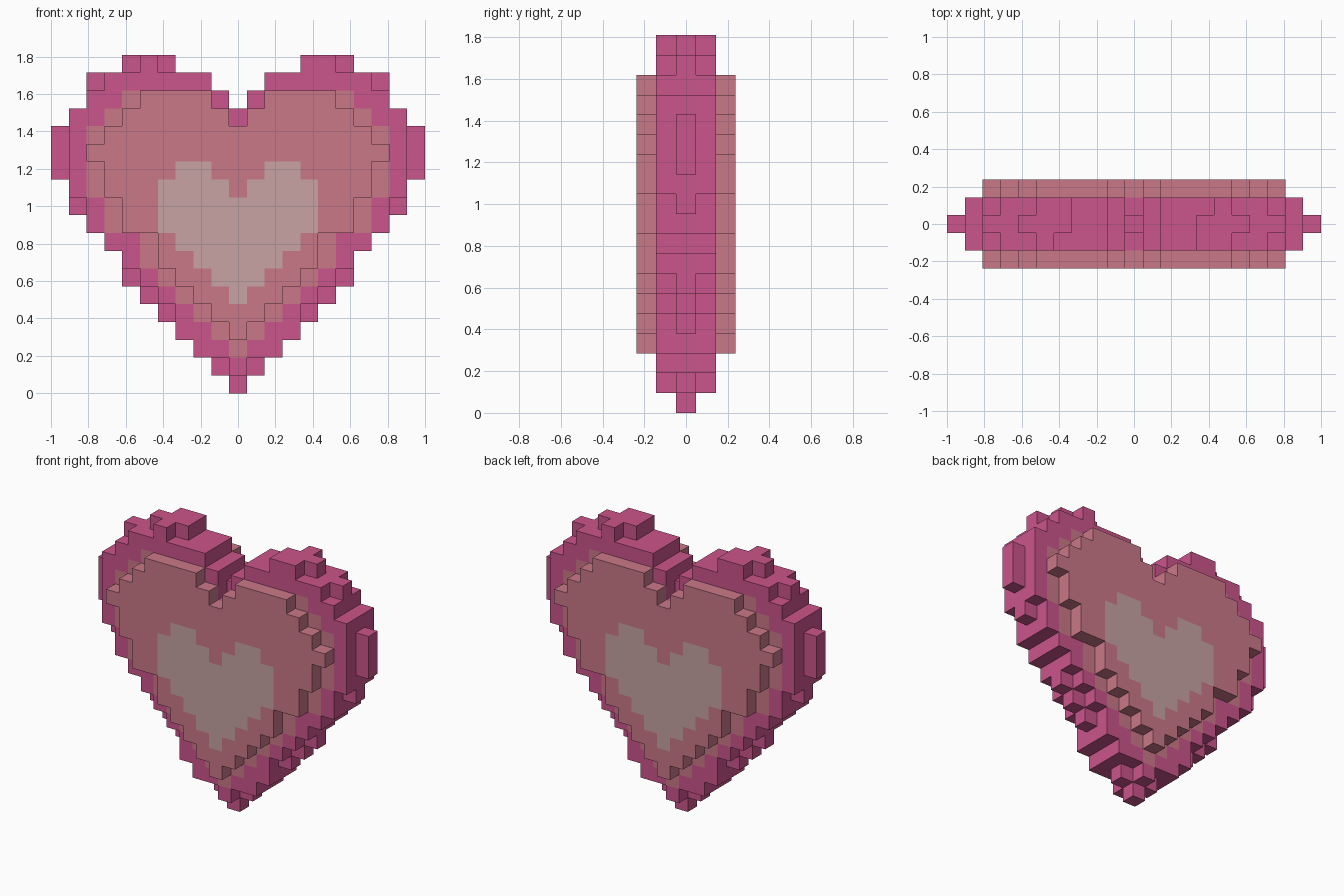
import bpy, bmesh
from mathutils import Vector

if "Cube" in bpy.data.objects:
    bpy.data.objects.remove(bpy.data.objects["Cube"])

V = 2 / 21  # edge length of one block


def material(name, rgb):
    m = bpy.data.materials.new(name)
    m.diffuse_color = (*rgb, 1)
    m.use_nodes = True
    m.node_tree.nodes["Principled BSDF"].inputs["Base Color"].default_value = m.diffuse_color
    return m


MATS = [material("deep pink", (0.60, 0.09, 0.26)),
        material("salmon", (0.59, 0.19, 0.25)),
        material("pale rose", (0.57, 0.37, 0.365))]


def heart(first_row, halves, gaps):
    """Cells (column, row): half width per row, minus a centre gap in some rows."""
    cells = set()
    for k, h in enumerate(halves):
        r = first_row + k
        cells |= {(i, r) for i in range(-h, h + 1) if abs(i) >= gaps.get(r, 0)}
    return cells


# Silhouettes of the block layers, from the middle outwards
core = heart(0, [0, 1, 2, 3, 4, 5, 6, 6, 7, 8, 9, 9, 10, 10, 10, 9, 8, 8, 6],
             {16: 1, 17: 2, 18: 4})
mid = heart(1, [0, 2, 3, 3, 4, 5, 6, 7, 8, 8, 9, 9, 9, 9, 9, 8, 7],
            {15: 1, 16: 1, 17: 2})
plate = heart(3, [0, 1, 2, 3, 4, 4, 6, 6, 7, 7, 8, 7, 6, 5], {15: 1, 16: 2})
# Painted areas
salmon_area = heart(2, [0, 1, 2, 3, 4, 5, 5, 7, 7, 8, 8, 8, 8, 7, 6], {15: 1, 16: 2})
pale_area = heart(5, [0, 1, 2, 3, 4, 4, 4, 3], {11: 1, 12: 2})

layers = {-2: plate, 2: plate, 0: core,
          -1: mid | {(i, 18) for i in (-5, 4, 5)},
          1: mid | {(i, 18) for i in (-5, -4, 5)}}
solid = {(i, y, r) for y, cells in layers.items() for i, r in cells}


def colour(i, y, r, axis):
    """Front and back faces follow the painted areas; plate sides are salmon."""
    if axis == 1 and abs(y) == 2 and (i, r) in pale_area:
        return 2
    if abs(y) == 2 or (axis == 1 and abs(y) == 1 and (i, r) in salmon_area):
        return 1
    return 0


def build(name, ys):
    bm = bmesh.new()
    for i, y, r in sorted(solid):
        if y not in ys:
            continue
        for axis in range(3):
            for s in (-1, 1):
                n = [i, y, r]
                n[axis] += s
                if tuple(n) in solid:
                    continue  # hidden between blocks
                c = Vector((i, y, r + 0.5))
                c[axis] += s / 2
                u, w = Vector(), Vector()
                u[(axis + 1) % 3] = 0.5 * s
                w[(axis + 2) % 3] = 0.5
                f = bm.faces.new([bm.verts.new((c + a * u + b * w) * V) for a, b in
                                  ((-1, -1), (1, -1), (1, 1), (-1, 1))])
                f.material_index = colour(i, y, r, axis)
    bmesh.ops.remove_doubles(bm, verts=bm.verts, dist=1e-4)
    me = bpy.data.meshes.new(name)
    bm.to_mesh(me)
    bm.free()
    for m in MATS:
        me.materials.append(m)
    bpy.context.collection.objects.link(bpy.data.objects.new(name, me))


build("heart_body", (-1, 0, 1))
build("front_plate", (-2,))
build("back_plate", (2,))
